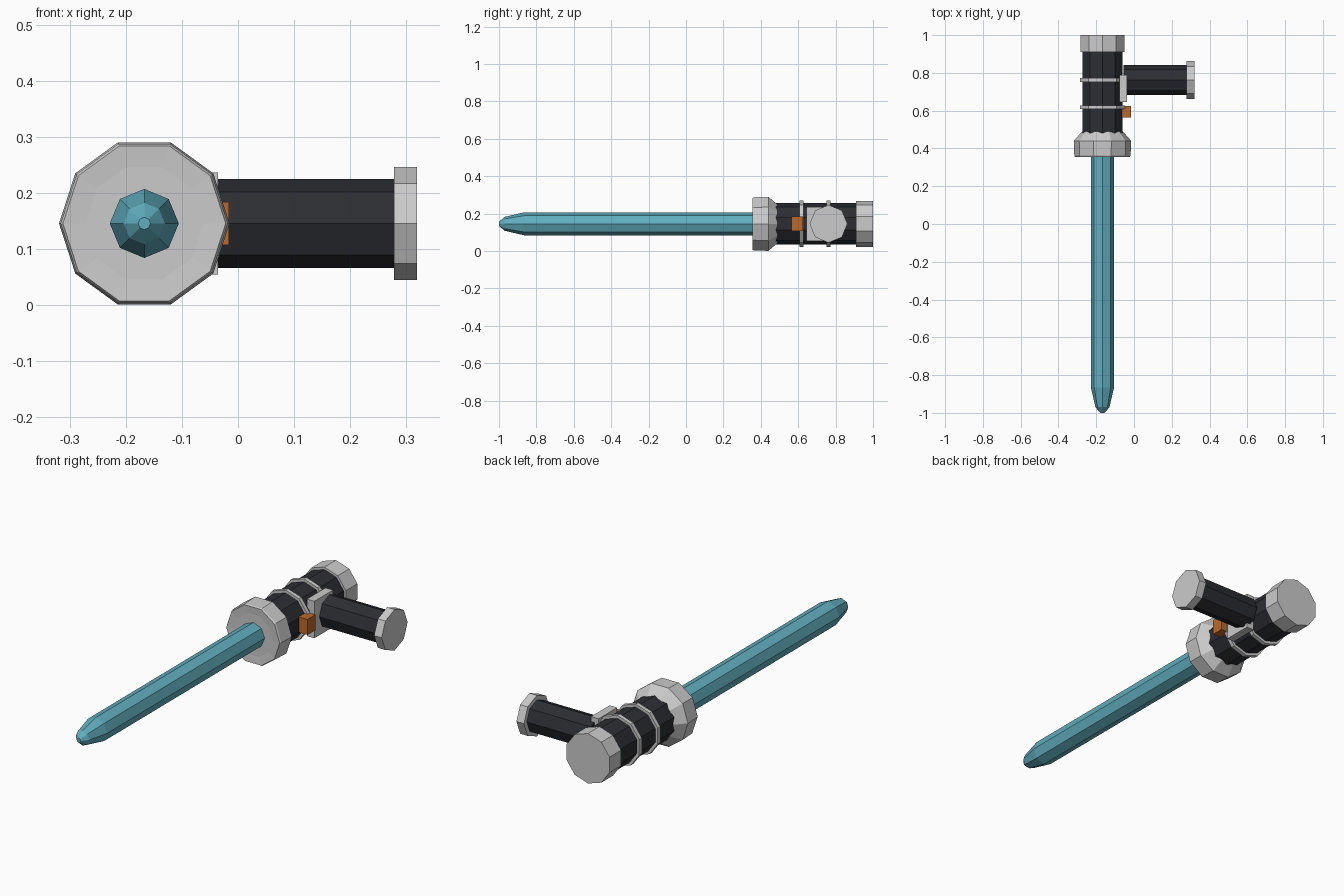
import bpy, bmesh, math
from mathutils import Vector

if "Cube" in bpy.data.objects:
    bpy.data.objects.remove(bpy.data.objects["Cube"])

CX, CZ = -0.167, 0.1455      # axis of blade and main grip
SY = 0.762                   # axis of side grip

def material(name, rgb):
    m = bpy.data.materials.new(name)
    m.diffuse_color = (*rgb, 1)
    m.use_nodes = True
    m.node_tree.nodes["Principled BSDF"].inputs["Base Color"].default_value = m.diffuse_color
    return m

BLUE = material("blue", (0.12, 0.42, 0.52))
BLACK = material("black", (0.025, 0.027, 0.033))
ORANGE = material("orange", (0.5, 0.14, 0.025))

def add_object(name, bm, mat=None):
    bmesh.ops.recalc_face_normals(bm, faces=bm.faces)
    me = bpy.data.meshes.new(name)
    bm.to_mesh(me)
    bm.free()
    if mat:
        me.materials.append(mat)
    ob = bpy.data.objects.new(name, me)
    bpy.context.collection.objects.link(ob)
    return ob

def lathe(name, profile, sides, mat=None, axis="y", turn=0.0):
    """Capped faceted tube; profile = (position along axis, radius)."""
    bm = bmesh.new()
    rings = []
    for t, r in profile:
        ring = []
        for i in range(sides):
            a = turn + 2 * math.pi * i / sides
            u, w = r * math.cos(a), r * math.sin(a)
            co = (CX + u, t, CZ + w) if axis == "y" else (t, SY + u, CZ + w)
            ring.append(bm.verts.new(co))
        rings.append(ring)
    for a, b in zip(rings, rings[1:]):
        for i in range(sides):
            j = (i + 1) % sides
            bm.faces.new((a[i], a[j], b[j], b[i]))
    bm.faces.new(rings[0])
    bm.faces.new(rings[-1])
    return add_object(name, bm, mat)

def box(name, lo, hi, mat=None):
    bm = bmesh.new()
    bmesh.ops.create_cube(bm, size=1)
    lo, hi = Vector(lo), Vector(hi)
    for v in bm.verts:
        v.co = (lo + hi) / 2 + v.co * (hi - lo)
    return add_object(name, bm, mat)

POINT_UP = math.pi / 2       # decagon with a corner on top

# Blade with tapered tip
lathe("blade", [(-1, 0.011), (-0.97, 0.037), (-0.865, 0.0615), (0.40, 0.0615)], 8, BLUE)

# Flared collar between blade and grip
lathe("collar", [(0.358, 0.105), (0.355, 0.145), (0.362, 0.149), (0.44, 0.152), (0.49, 0.108)], 10)

# Main grip, bands and pommel
lathe("main_grip", [(0.45, 0.111), (0.95, 0.111)], 10, BLACK, turn=POINT_UP)
for i, y in enumerate((0.618, 0.762)):
    lathe(f"grip_band_{i + 1}", [(y - 0.01, 0.125), (y + 0.01, 0.125)], 10, turn=POINT_UP)
lathe("pommel", [(0.91, 0.123), (1.0, 0.123)], 10, turn=POINT_UP)

# Side grip with mounting plate and end cap
box("mounting_plate", (-0.077, 0.645, CZ - 0.091), (-0.036, 0.79, CZ + 0.091))
lathe("side_grip", [(-0.055, 0.079), (0.29, 0.079)], 8, BLACK, axis="x")
lathe("side_grip_cap", [(0.278, 0.101), (0.319, 0.101)], 8, axis="x")

# Button
box("button", (-0.075, 0.563, CZ - 0.038), (-0.016, 0.625, CZ + 0.038), ORANGE)
